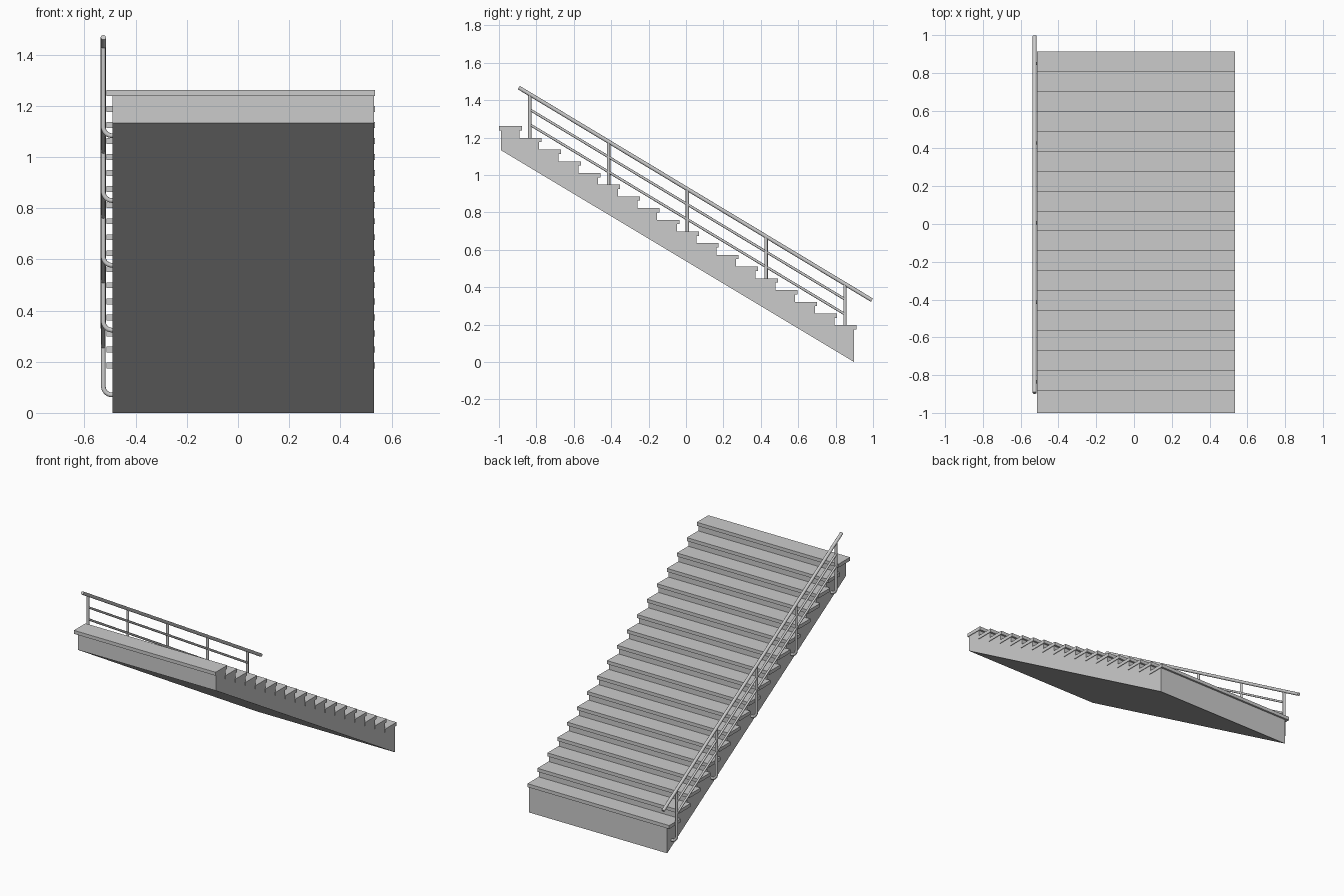
import bpy, bmesh, math
from mathutils import Vector

if "Cube" in bpy.data.objects:
    bpy.data.objects.remove(bpy.data.objects["Cube"])

STEPS = 18
RUN, RISE = 0.1053, 0.0626
NOSE_Y, FIRST_Z = 0.912, 0.197
TREAD_D, TREAD_T = 0.122, 0.023
X_LEFT, X_RIGHT = -0.49, 0.531
RAIL_X = -0.526
SLOPE = -0.602


def mesh_object(name, bm):
    bmesh.ops.recalc_face_normals(bm, faces=bm.faces)
    me = bpy.data.meshes.new(name)
    bm.to_mesh(me)
    bm.free()
    ob = bpy.data.objects.new(name, me)
    bpy.context.collection.objects.link(ob)
    return ob


def extrude_profile(name, pts, x0, x1):
    bm = bmesh.new()
    face = bm.faces.new([bm.verts.new((x0, y, z)) for y, z in pts])
    ext = bmesh.ops.extrude_face_region(bm, geom=[face])
    bmesh.ops.translate(bm, vec=(x1 - x0, 0, 0),
                        verts=[v for v in ext["geom"] if isinstance(v, bmesh.types.BMVert)])
    return mesh_object(name, bm)


def pipe(name, pts, radius):
    cu = bpy.data.curves.new(name, 'CURVE')
    cu.dimensions = '3D'
    cu.bevel_depth = radius
    cu.bevel_resolution = 4
    cu.use_fill_caps = True
    sp = cu.splines.new('POLY')
    sp.points.add(len(pts) - 1)
    for p, co in zip(sp.points, pts):
        p.co = (*co, 1)
    ob = bpy.data.objects.new(name, cu)
    bpy.context.collection.objects.link(ob)
    return ob


# Solid stair body: stepped top, sloping underside
profile = [(-0.99, 1.133), (0.899, 0.0)]
for i in range(STEPS):
    riser_y = NOSE_Y - 0.013 - RUN * i
    under_z = FIRST_Z - TREAD_T + RISE * i
    if i:
        profile.append((riser_y, under_z - RISE))
    profile.append((riser_y, under_z))
profile.append((-0.99, FIRST_Z - TREAD_T + RISE * (STEPS - 1)))
extrude_profile("stair_body", profile, X_LEFT, X_RIGHT)

# Overhanging treads
for i in range(STEPS):
    y, z = NOSE_Y - RUN * i, FIRST_Z + RISE * i
    extrude_profile(f"tread_{i + 1}",
                    [(y, z), (y - TREAD_D, z), (y - TREAD_D, z - TREAD_T), (y, z - TREAD_T)],
                    -0.514, 0.535)


# Sloping handrail and two thinner rails
def rail_z(y, drop=0.0):
    return 1.468 + SLOPE * (y + 0.895) - drop


def rail(name, y0, y1, drop, radius):
    pipe(name, [(RAIL_X, y, rail_z(y, drop)) for y in (y0, y1)], radius)


rail("handrail", -0.894, 0.994, 0.0, 0.0105)
rail("upper_mid_rail", -0.835, 0.85, 0.082, 0.007)
rail("lower_mid_rail", -0.835, 0.85, 0.162, 0.007)

# Posts with a bend at the foot running into the side of the body
BEND = 0.034
for k in range(5):
    y = -0.835 + 0.4212 * k
    foot_z = 1.083 - 0.2532 * k
    pts = [(RAIL_X, y, rail_z(y))]
    for s in range(9):
        a = math.pi / 2 * s / 8
        pts.append((RAIL_X + BEND * (1 - math.cos(a)), y, foot_z + BEND * (1 - math.sin(a))))
    pts.append((X_LEFT + 0.01, y, foot_z))
    pipe(f"rail_post_{k + 1}", pts, 0.009)
